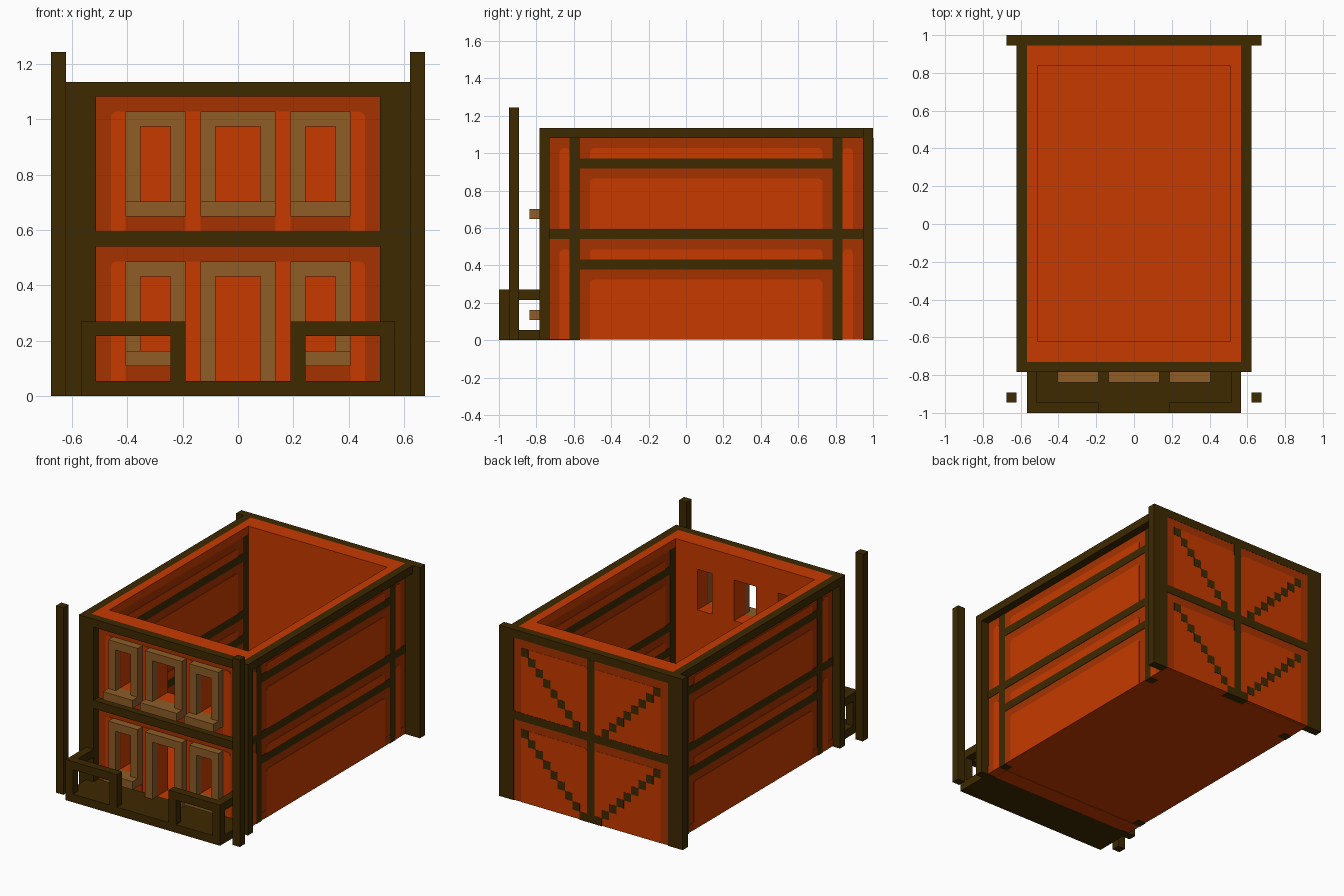
import bpy, bmesh
from mathutils import Vector

if "Cube" in bpy.data.objects:
    bpy.data.objects.remove(bpy.data.objects["Cube"])

U = 2 / 37          # one building block
T = 0.05            # thickness of a painted plate, in blocks


def material(name, srgb):
    col = tuple(((c / 255 + 0.055) / 1.055) ** 2.4 if c else 0 for c in srgb) + (1,)
    m = bpy.data.materials.new(name)
    m.use_nodes = True
    m.diffuse_color = col
    m.node_tree.nodes["Principled BSDF"].inputs["Base Color"].default_value = col
    return m


ORANGE = material("orange_plaster", (199, 58, 0))
SHADE = material("dark_orange_plaster", (166, 50, 0))
BEAM = material("dark_timber", (61, 41, 0))
WOOD = material("light_wood", (142, 93, 39))


def boxes(name, mat, spans, mirror=False, round_axis=None):
    """One mesh of boxes (x0, x1, y0, y1, z0, z1) in blocks; y counts from the front."""
    spans = list(spans)
    if mirror:
        spans += [(-s[1], -s[0], *s[2:]) for s in spans]
    bm = bmesh.new()
    for x0, x1, y0, y1, z0, z1 in spans:
        lo, hi = Vector((x0, y0, z0)), Vector((x1, y1, z1))
        verts = bmesh.ops.create_cube(bm, size=1)["verts"]
        for v in verts:
            v.co = [a if c < 0 else b for c, a, b in zip(v.co, lo, hi)]
        if round_axis is not None:   # soften the two upper corners
            edges = {e for v in verts for e in v.link_edges}
            top = [e for e in edges
                   if abs((e.verts[0].co - e.verts[1].co)[round_axis]) > 0.01
                   and all(v.co.z == hi.z for v in e.verts)
                   and abs((e.verts[0].co - e.verts[1].co)[1 - round_axis]) < 0.001]
            bmesh.ops.bevel(bm, geom=top, offset=0.4, segments=3,
                            profile=0.5, affect='EDGES')
    for v in bm.verts:
        v.co = (v.co.x * U, v.co.y * U - 1, v.co.z * U)
    me = bpy.data.meshes.new(name)
    bm.to_mesh(me)
    bm.free()
    ob = bpy.data.objects.new(name, me)
    bpy.context.scene.collection.objects.link(ob)
    if mat:
        me.materials.append(mat)
    return ob


# Floor, side walls and the light rim on top
boxes("floor", ORANGE, [(-10.5, 10.5, 5, 36, T, 1)])
boxes("side_walls", SHADE, [(9.5, 10.5, 5, 36, 1, 20)], mirror=True)
boxes("side_rims", ORANGE, [(9.5 - T, 10.5, 5, 36, 20, 21)], mirror=True)
boxes("side_wall_base", SHADE, [(10.4, 10.5 + T / 2, 5, 36, T, 1)], mirror=True)

# Light fields of the side walls, seen inside and outside
fields = [(9, 32, T, 6), (9, 32, 8, 9), (9, 32, 11, 16), (9, 32, 18, 19)]
for y in (6, 34):
    fields += [(y, y + 1, T, 9), (y, y + 1, 11, 19)]
boxes("side_fields", ORANGE, [(9.5 - T, 10.5 + T, *f) for f in fields],
      mirror=True, round_axis=0)

# Side timbers set flush in the wall, under a projecting top beam
timbers = [(y, y + 1, 0, 20) for y in (7, 33)]
timbers += [(8, 33, z, z + 1) for z in (7, 17)] + [(5, 36, 10, 11)]
boxes("side_timbers", BEAM, [(9.5 - T, 10.5 + T, *t) for t in timbers], mirror=True)
boxes("side_top_beams", BEAM, [(10.5, 11.5, 5, 36, 20, 21)], mirror=True)

# Front wall: storeys as (floor height, top of light field)
storeys = ((1, 9), (11, 19))
front = [boxes("front_wall", ORANGE, [(-9.5, 9.5, 5, 7, 0, 21)]),
         boxes("front_shading", SHADE, [(-9.5, 9.5, 5 - T, 5, 1, 20)]),
         boxes("front_fields", ORANGE,
               [(-8.5, 8.5, 5 - 2 * T, 5 - T / 2, a, b) for a, b in storeys],
               round_axis=1)]

# Openings: (left, right, bottom, top, has sill), outer size of the frame
openings = [(x - 2, x + 2, z, z + 7, True) for x in (-5.5, 5.5) for z in (2, 12)]
openings += [(-2.5, 2.5, 12, 19, True), (-2.5, 2.5, 1, 9, False)]
holes, frames, sills = [], [], []
for a, b, z0, z1, sill in openings:
    base = z0 + 1 if sill else z0
    holes.append((a + 1, b - 1, 3, 8, base, z1 - 1))
    frames += [(a, a + 1, 4, 5, base, z1), (b - 1, b, 4, 5, base, z1),
               (a + 1, b - 1, 4, 5, z1 - 1, z1)]
    if sill:
        sills.append((a, b, 3, 5, z0, z0 + 1))
boxes("opening_frames", WOOD, frames)
boxes("window_sills", WOOD, sills)
boxes("sill_shading", SHADE,
      [(a, b, 5 - 3 * T, 5 - T, z - 1, z) for a, b, _, _, z, _ in sills])
cutter = boxes("opening_cutter", None, holes)
cutter.hide_render = True
cutter.hide_viewport = True
for part in front:
    mod = part.modifiers.new("openings", 'BOOLEAN')
    mod.object = cutter
    mod.operation = 'DIFFERENCE'
    mod.solver = 'EXACT'

# Front timbers
boxes("front_posts", BEAM, [(9.5, 11.5, 4, 5, 0, 21)], mirror=True)
boxes("front_beams", BEAM, [(-9.5, 9.5, 4, 5, z, z + 1) for z in (0, 10, 20)])

# Back wall with shaded borders and light fields
boxes("back_wall", ORANGE, [(-9.5, 9.5, 34, 36, T, 21),
                            (-10.5, 10.5, 36, 37 - T, T, 20)])
boxes("back_shading", SHADE, [(-10.5, 10.5, 36.5, 37 - T / 2, T, 20)])
boxes("back_fields", ORANGE,
      [(0.5, 9.5, 36.5, 37, a, b) for a, b in ((T, 9), (11, 19))],
      mirror=True, round_axis=1)

# Back timbers and stepped braces, flush with the wall
flush = (36, 37 + T / 2)
boxes("back_posts", BEAM, [(10.5, 12.5, 36, 37, 0, 21)], mirror=True)
boxes("back_beams", BEAM, [(-10.5, 10.5, *flush, 10, 11), (-0.5, 0.5, *flush, 0, 20),
                           (-10.5, 10.5, 36, 37, 20, 21)])
boxes("back_braces", BEAM,
      [(8.5 - k, 9.5 - k, *flush, z - k, z + 1 - k)
       for z, n in ((8, 9), (18, 8)) for k in range(n)], mirror=True)

# Porch with railings, and the free-standing poles
boxes("porch_deck", BEAM, [(-10.5, 10.5, 0, 4, 0, 1)])
boxes("porch_railings", BEAM,
      [(3.5, 10.5, 0, 1, 4, 5), (9.5, 10.5, 1, 4, 4, 5),
       (3.5, 4.5, 0, 1, 1, 4), (9.5, 10.5, 0, 1, 1, 4)], mirror=True)
boxes("poles", BEAM, [(11.5, 12.5, 1, 2, 0, 23)], mirror=True)
